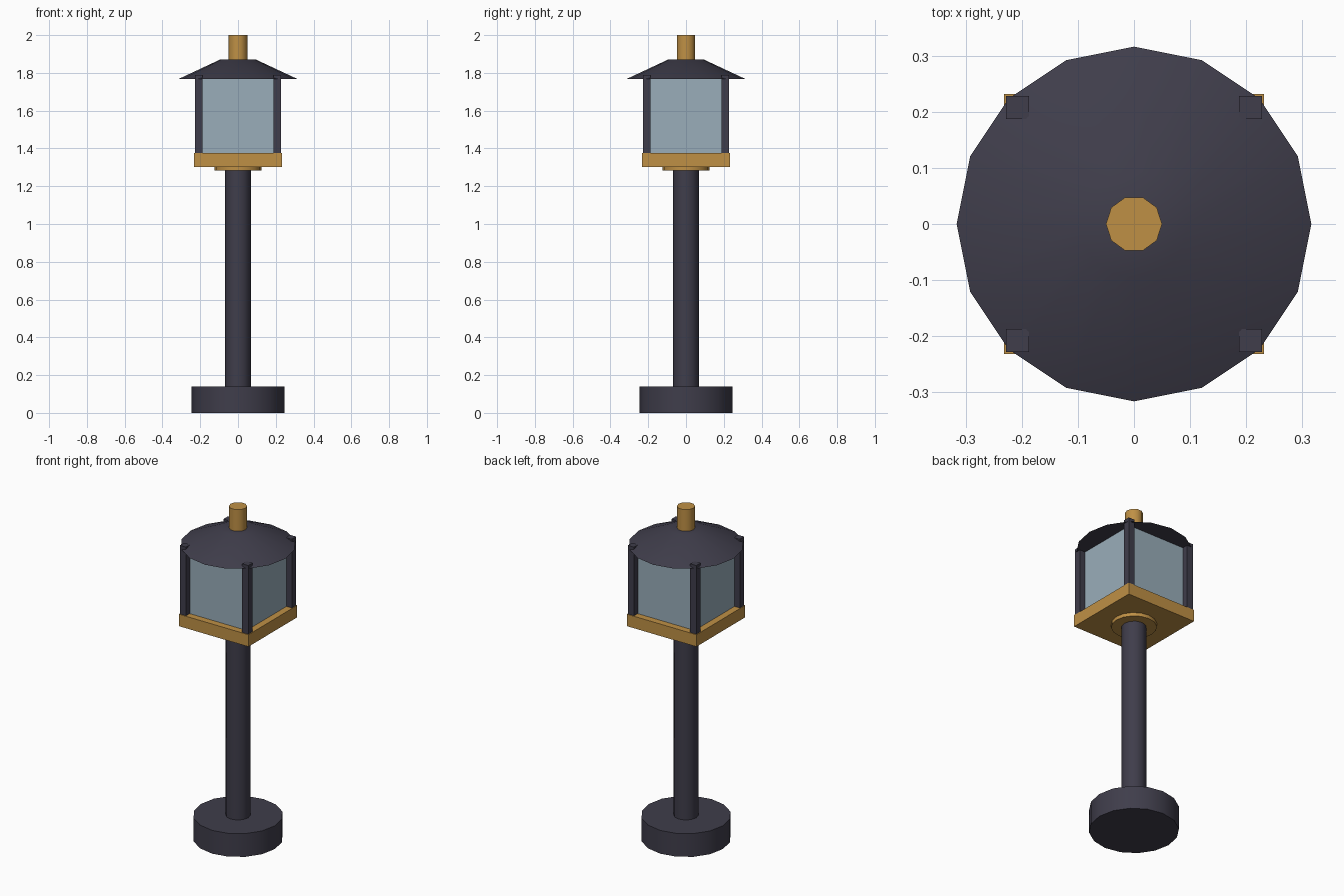
import bpy, math

if "Cube" in bpy.data.objects:
    bpy.data.objects.remove(bpy.data.objects["Cube"])


def material(name, rgb):
    m = bpy.data.materials.new(name)
    m.diffuse_color = (*rgb, 1.0)
    m.use_nodes = True
    m.node_tree.nodes["Principled BSDF"].inputs["Base Color"].default_value = m.diffuse_color
    return m


IRON = material("dark_iron", (0.050, 0.047, 0.070))
BRASS = material("brass", (0.52, 0.28, 0.06))
GLASS = material("pale_glass", (0.32, 0.42, 0.49))


def finish(name, mat):
    ob = bpy.context.object
    ob.name = ob.data.name = name
    ob.data.materials.append(mat)
    return ob


def round_part(name, mat, sides, r_bottom, r_top, z0, z1):
    """Upright cylinder or frustum with a corner on the +x axis."""
    bpy.ops.mesh.primitive_cone_add(vertices=sides, radius1=r_bottom, radius2=r_top,
                                    depth=z1 - z0, location=(0, 0, (z0 + z1) / 2),
                                    rotation=(0, 0, math.pi / 2))
    finish(name, mat)
    bpy.ops.object.transform_apply(location=False, rotation=True, scale=False)
    bpy.ops.object.shade_smooth_by_angle(angle=math.radians(40))


def box(name, mat, half, z0, z1, x=0.0, y=0.0):
    """Square upright box."""
    bpy.ops.mesh.primitive_cube_add(size=1, location=(x, y, (z0 + z1) / 2))
    ob = finish(name, mat)
    ob.scale = (2 * half, 2 * half, z1 - z0)
    bpy.ops.object.transform_apply(location=False, rotation=False, scale=True)


# Foot and pole
round_part("base", IRON, 16, 0.246, 0.246, 0.0, 0.14)
round_part("pole", IRON, 12, 0.068, 0.068, 0.14, 1.282)

# Brass collar and lantern tray
round_part("collar", BRASS, 16, 0.125, 0.125, 1.282, 1.303)
box("lantern_tray", BRASS, 0.232, 1.303, 1.375)

# Glass body with a post at each corner
box("lantern_glass", GLASS, 0.192, 1.375, 1.767)
for sx, side in ((-1, "left"), (1, "right")):
    for sy, end in ((-1, "front"), (1, "back")):
        box(f"corner_post_{end}_{side}", IRON, 0.0205, 1.375, 1.789,
            sx * 0.2075, sy * 0.2075)

# Roof and finial
round_part("roof", IRON, 16, 0.316, 0.096, 1.767, 1.87)
round_part("finial", BRASS, 10, 0.05, 0.05, 1.87, 2.0)
